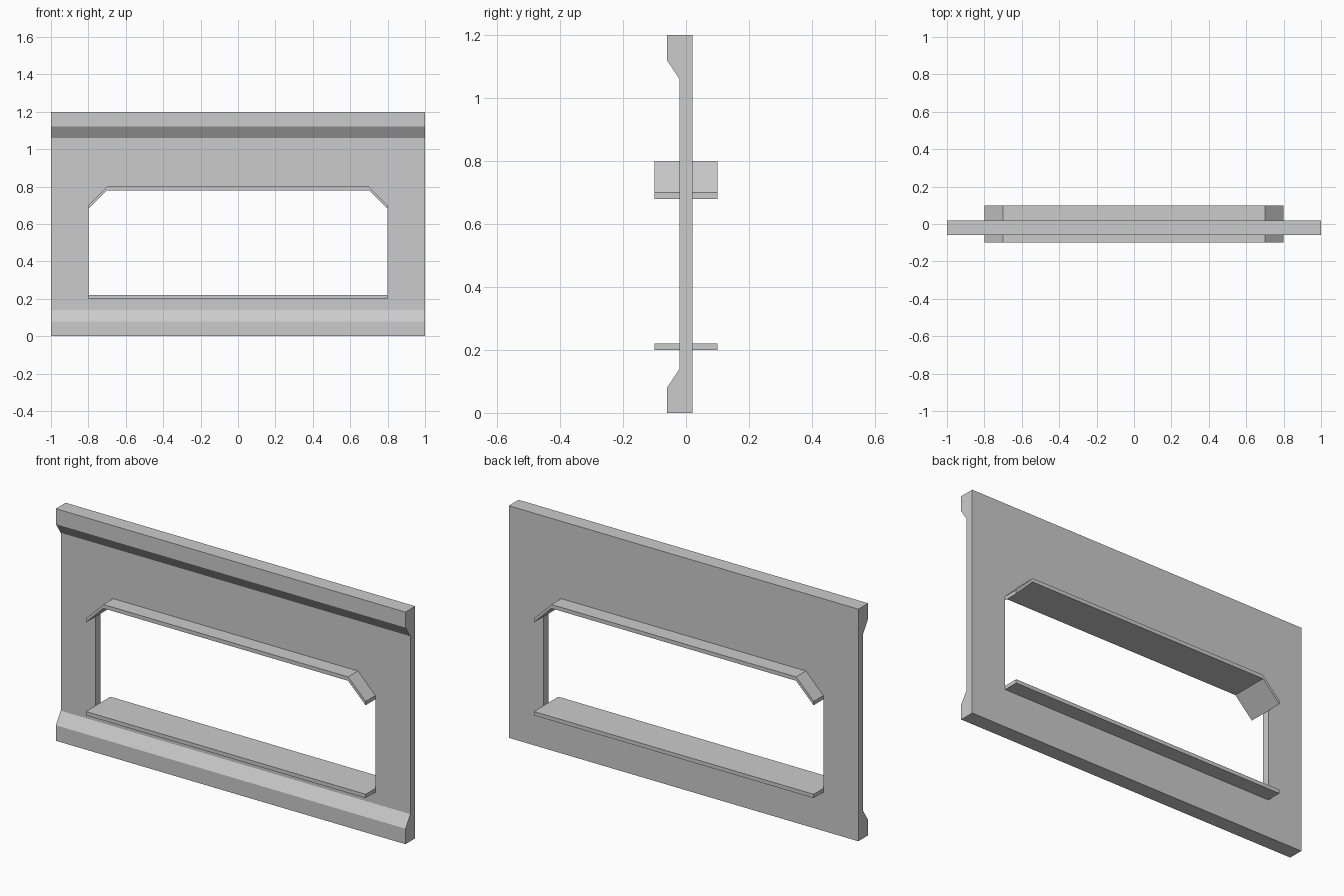
import bpy, bmesh

if "Cube" in bpy.data.objects:
    bpy.data.objects.remove(bpy.data.objects["Cube"])


def prism(name, outline, axis, start, end):
    """Extrude a flat outline along x (outline is y,z) or y (outline is x,z)."""
    bm = bmesh.new()

    def place(a, b, d):
        return (d, a, b) if axis == 'X' else (a, d, b)

    face = bm.faces.new([bm.verts.new(place(a, b, start)) for a, b in outline])
    ext = bmesh.ops.extrude_face_region(bm, geom=[face])
    moved = [g for g in ext['geom'] if isinstance(g, bmesh.types.BMVert)]
    bmesh.ops.translate(bm, verts=moved, vec=place(0, 0, end - start))
    bmesh.ops.recalc_face_normals(bm, faces=bm.faces)
    mesh = bpy.data.meshes.new(name)
    bm.to_mesh(mesh)
    bm.free()
    obj = bpy.data.objects.new(name, mesh)
    bpy.context.collection.objects.link(obj)
    return obj


# Wall panel with thick bevelled rails along the top and bottom of the front
lower = [(-0.06, 0), (-0.06, 0.08), (-0.02, 0.14)]
upper = [(y, 1.2 - z) for y, z in reversed(lower)]
wall = prism("wall_panel", lower + upper + [(0.02, 1.2), (0.02, 0)], 'X', -1, 1)

# Window opening with clipped upper corners
arch = [(-0.8, 0.7), (-0.7, 0.8), (0.7, 0.8), (0.8, 0.7)]
cutter = prism("window_cutter", [(-0.8, 0.2)] + arch + [(0.8, 0.2)], 'Y', -0.3, 0.3)
cutter.hide_render = True
cut = wall.modifiers.new("window_opening", 'BOOLEAN')
cut.operation = 'DIFFERENCE'
cut.solver = 'EXACT'
cut.object = cutter
bpy.context.view_layer.objects.active = wall
bpy.ops.object.modifier_apply(modifier=cut.name)
bpy.data.objects.remove(cutter)

# Window head: thin strip following the clipped top edge
prism("window_head", arch + [(x, z - 0.02) for x, z in reversed(arch)], 'Y', -0.1, 0.1)

# Window sill
prism("window_sill", [(-0.8, 0.2), (0.8, 0.2), (0.8, 0.22), (-0.8, 0.22)], 'Y', -0.1, 0.1)
